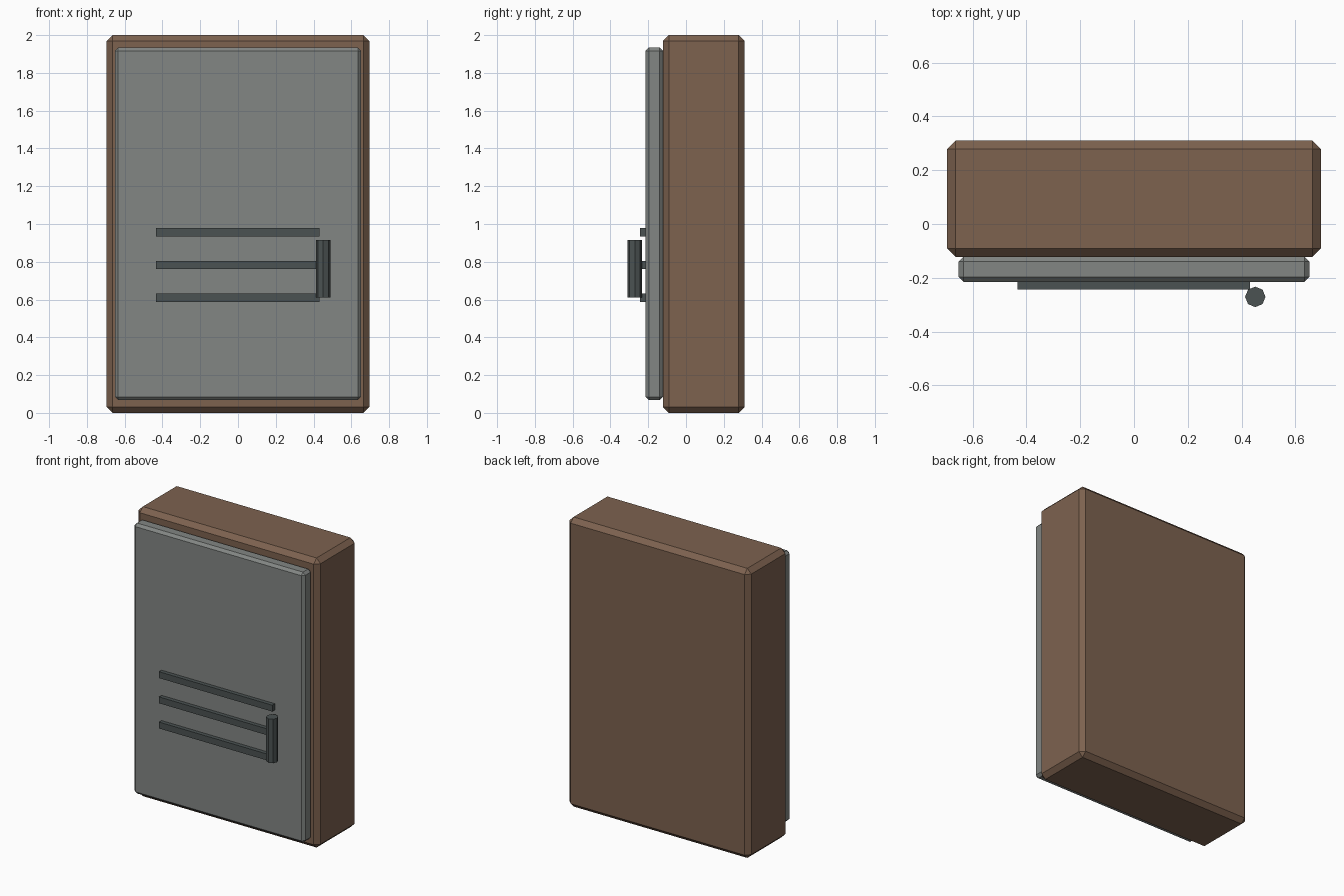
import bpy

if "Cube" in bpy.data.objects:
    bpy.data.objects.remove(bpy.data.objects["Cube"])

def material(name, rgb):
    m = bpy.data.materials.new(name)
    m.diffuse_color = (*rgb, 1)
    m.use_nodes = True
    m.node_tree.nodes["Principled BSDF"].inputs["Base Color"].default_value = m.diffuse_color
    return m

brown = material("brown_case", (0.205, 0.122, 0.078))
grey = material("grey_door", (0.225, 0.240, 0.230))
dark = material("dark_metal", (0.070, 0.084, 0.084))

def box(name, lo, hi, mat, chamfer=0):
    """Axis-aligned box between two corners, with optional flat chamfer."""
    bpy.ops.mesh.primitive_cube_add(size=1, location=[(a + b) / 2 for a, b in zip(lo, hi)])
    ob = bpy.context.object
    ob.name = name
    ob.scale = [b - a for a, b in zip(lo, hi)]
    bpy.ops.object.transform_apply(location=False, rotation=False, scale=True)
    ob.data.materials.append(mat)
    if chamfer:
        mod = ob.modifiers.new("chamfer", 'BEVEL')
        mod.width = chamfer
        mod.segments = 1
    return ob

# Cabinet case and door panel
box("case", (-0.695, -0.122, 0), (0.695, 0.31, 2), brown, 0.031)
box("door", (-0.652, -0.215, 0.067), (0.652, -0.122, 1.935), grey, 0.018)

# Three horizontal vent bars on the door
for i in range(3):
    z = 0.609 + i * 0.174
    box(f"vent_bar_{i + 1}", (-0.434, -0.243, z - 0.022), (0.432, -0.206, z + 0.022), dark)

# Eight-sided upright handle
bpy.ops.mesh.primitive_cylinder_add(vertices=8, radius=0.038, depth=0.304,
                                    location=(0.451, -0.271, 0.763))
handle = bpy.context.object
handle.name = "handle"
handle.data.materials.append(dark)
